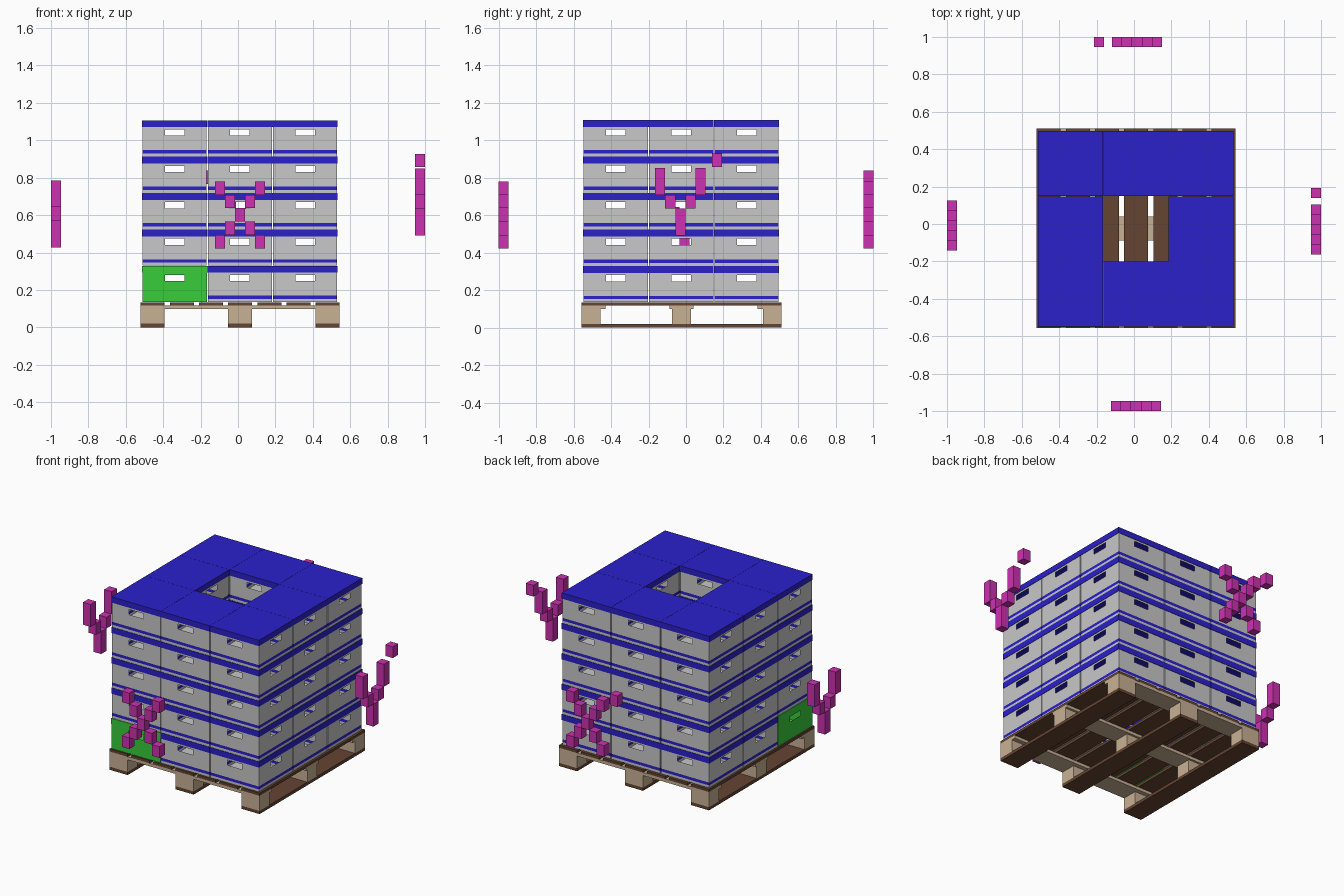
import bpy, bmesh
from mathutils import Matrix, Vector

if "Cube" in bpy.data.objects:
    bpy.data.objects.remove(bpy.data.objects["Cube"])


def material(name, rgb):
    m = bpy.data.materials.new(name)
    m.diffuse_color = (*rgb, 1)
    m.use_nodes = True
    m.node_tree.nodes["Principled BSDF"].inputs["Base Color"].default_value = m.diffuse_color
    return m


GREY = material("crate grey", (0.58, 0.58, 0.58))
BLUE = material("lid blue", (0.025, 0.015, 0.60))
GREEN = material("crate green", (0.04, 0.61, 0.045))
MAGENTA = material("marker magenta", (0.60, 0.032, 0.44))
TAN = material("light wood", (0.58, 0.44, 0.30))
BROWN = material("dark wood", (0.13, 0.058, 0.032))


def add_box(bm, lo, hi, mat=0):
    """Axis-aligned box between two corners."""
    lo, hi = Vector(lo), Vector(hi)
    size = hi - lo
    made = bmesh.ops.create_cube(bm, size=1, matrix=Matrix.Translation((lo + hi) / 2)
                                 @ Matrix.Diagonal((*size, 1)))
    for f in {f for v in made["verts"] for f in v.link_faces}:
        f.material_index = mat


def to_mesh(bm, name, mats):
    me = bpy.data.meshes.new(name)
    bm.to_mesh(me)
    bm.free()
    for m in mats:
        me.materials.append(m)
    return me


def place(me, name, loc=(0, 0, 0)):
    ob = bpy.data.objects.new(name, me)
    ob.location = loc
    bpy.context.collection.objects.link(ob)
    return ob


def boxes(name, mat, corners):
    bm = bmesh.new()
    for lo, hi in corners:
        add_box(bm, lo, hi)
    return place(to_mesh(bm, name, [mat]), name)


# ---- pallet ----
PX0, PX1, PY0, PY1 = -0.52, 0.543, -0.557, 0.51
BOARD = 0.128
CX, CY = (PX0 + PX1) / 2, (PY0 + PY1) / 2
xs = [PX0, CX - BOARD / 2, PX1 - BOARD]
block_ys = [PY0, CY - 0.05, PY1 - 0.10]
beam_ys = [PY0, CY - BOARD / 2, PY1 - BOARD]
step = (PX1 - PX0 - BOARD) / 6
boxes("pallet_runners", BROWN, [((x, PY0, 0), (x + BOARD, PY1, 0.02)) for x in xs])
boxes("pallet_blocks", TAN, [((x, y, 0.02), (x + BOARD, y + 0.10, 0.098))
                             for x in xs for y in block_ys])
boxes("pallet_cross_beams", TAN, [((PX0, y, 0.098), (PX1, y + BOARD, 0.117)) for y in beam_ys])
boxes("pallet_top_boards", BROWN, [((PX0 + i * step, PY0, 0.117),
                                    (PX0 + i * step + BOARD, PY1, 0.134)) for i in range(7)])

# ---- crates: hollow body with handle holes, blue base stripe and lid ----
PITCH, LAYER = 0.349, 0.1945


def crate_mesh(name, mats):
    bm = bmesh.new()
    w = 0.1715
    us = [-w, -0.052, 0.052, w]
    zs = [0.0, 0.016, 0.034, 0.112, 0.145, 0.158]
    for quarter in range(4):
        rot = Matrix.Rotation(quarter * 1.5707963, 3, 'Z')
        for i in range(3):
            for j in range(5):
                if (i, j) == (1, 3):      # handle hole
                    continue
                pts = [(us[i], zs[j]), (us[i + 1], zs[j]),
                       (us[i + 1], zs[j + 1]), (us[i], zs[j + 1])]
                f = bm.faces.new([bm.verts.new(rot @ Vector((u, -w, z))) for u, z in pts])
                f.material_index = 1 if j == 1 else 0
    # floor
    bm.faces.new([bm.verts.new((a * w, b * w, 0.001))
                  for a, b in ((-1, -1), (1, -1), (1, 1), (-1, 1))])
    bmesh.ops.remove_doubles(bm, verts=bm.verts, dist=0.0002)
    # lid
    h = PITCH / 2 - 0.0005
    add_box(bm, (-h, -h, 0.157), (h, h, LAYER - 0.0003), 1)
    return to_mesh(bm, name, mats)


crate = crate_mesh("crate", [GREY, BLUE])
green_crate = crate_mesh("green_crate", [GREEN, GREEN])
for k in range(5):
    for i in (-1, 0, 1):
        for j in (-1, 0, 1):
            if i == j == 0:               # open shaft in the middle
                continue
            loc = (0.010 + i * PITCH, -0.026 + j * PITCH, 0.135 + k * LAYER)
            if (i, j, k) == (-1, -1, 0):
                place(green_crate, "green_crate", loc).scale = (1.008, 1.008, 1)
            else:
                place(crate, f"crate_{k}_{i + 1}_{j + 1}", loc)

# ---- floating side markers made of small blocks ----
CW, CH = 0.0535, 0.0717
CROSS = [(-2, 0), (2, 0), (-1, 1), (1, 1), (0, 2), (-1, 3), (1, 3), (-2, 4), (2, 4)]
FORK = [(0, 0), (0, 1), (-1, 2), (1, 2), (-2, 3), (2, 3), (-2, 4), (2, 4)]


def marker(name, cells, axis, near, centre, bottom, extra=None):
    """Blocks in the plane facing `axis` (0 = x, 1 = y); extra = loose block corner."""
    spots = [(centre + (c - 0.5) * CW, bottom + r * CH) for c, r in cells]
    if extra:
        spots.append(extra)
    out = []
    for u, z in spots:
        lo, hi = [near, u, z], [near + CW, u + CW, z + CH]
        if axis == 1:
            lo[:2], hi[:2] = lo[1::-1], hi[1::-1]
        out.append((lo, hi))
    boxes(name, MAGENTA, out)


marker("front_marker", CROSS, 1, -1.0, 0.010, 0.422)
marker("back_marker", CROSS, 1, 1 - CW, 0.015, 0.422, (-0.214, 0.766))
marker("left_marker", FORK, 0, -1.0, -0.007, 0.427)
marker("right_marker", FORK, 0, 1 - CW, -0.0305, 0.492, (0.139, 0.856))
